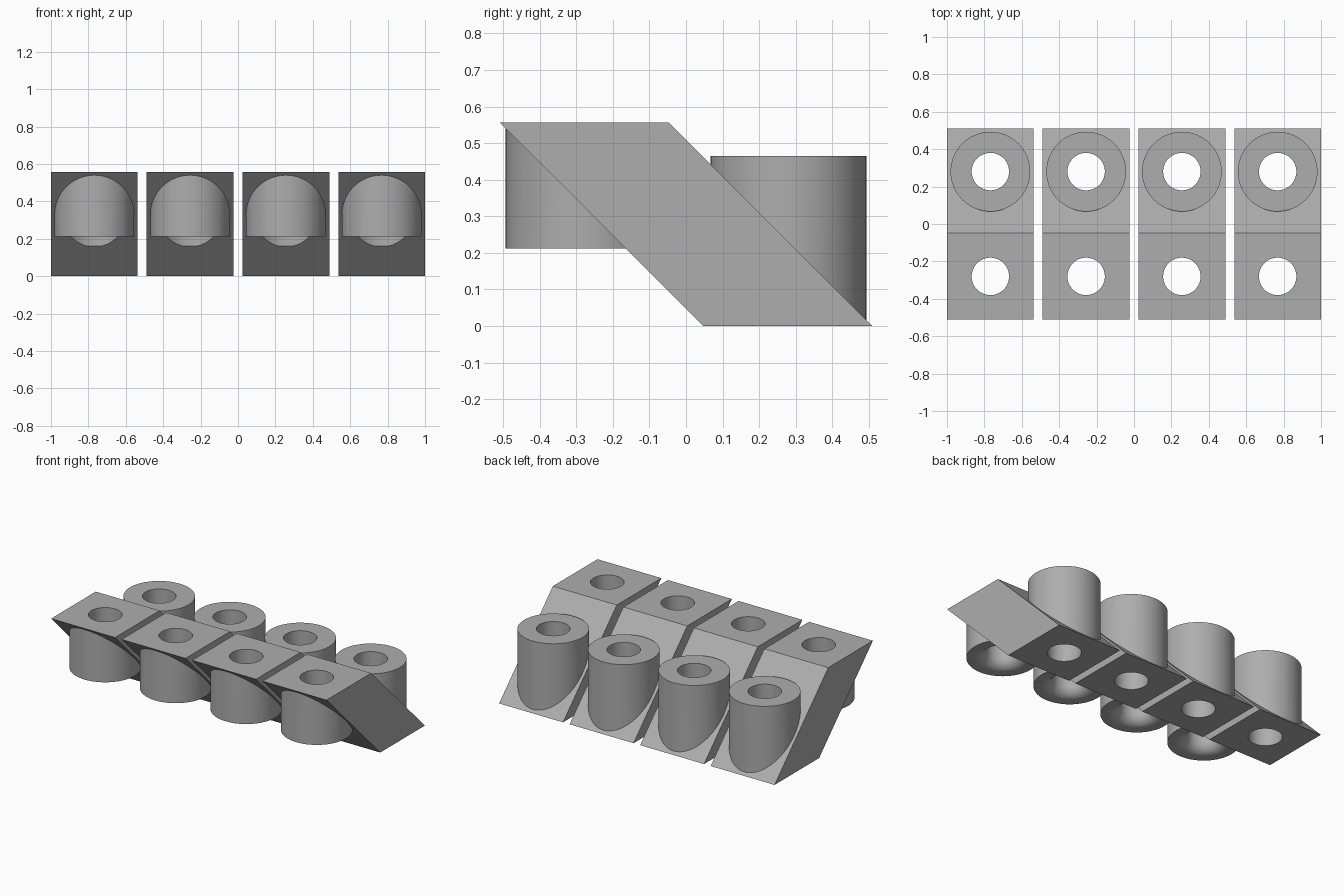
import bpy, bmesh, math

if "Cube" in bpy.data.objects:
    bpy.data.objects.remove(bpy.data.objects["Cube"])

grey = bpy.data.materials.new("mid grey")
grey.diffuse_color = (0.42, 0.42, 0.42, 1)
grey.use_nodes = True
grey.node_tree.nodes["Principled BSDF"].inputs["Base Color"].default_value = grey.diffuse_color

WIDTH, PITCH = 0.464, 0.512
TUBE_Y, TUBE_R, HOLE_R, FLARE = 0.28, 0.213, 0.1, 0.07
BOTTOM, SIDES = 0.212, 64


def make_object(name, bm):
    bmesh.ops.recalc_face_normals(bm, faces=bm.faces)
    mesh = bpy.data.meshes.new(name)
    bm.to_mesh(mesh)
    bm.free()
    mesh.materials.append(grey)
    obj = bpy.data.objects.new(name, mesh)
    bpy.context.collection.objects.link(obj)
    return obj


def lathe(name, profile, y):
    """Closed solid of revolution from (radius, z) rings, bottom to top."""
    bm = bmesh.new()
    rings = [[bm.verts.new((r * math.cos(2 * math.pi * i / SIDES),
                            y + r * math.sin(2 * math.pi * i / SIDES), z))
              for i in range(SIDES)] for r, z in profile]
    for low, high in zip(rings, rings[1:]):
        for i in range(SIDES):
            j = (i + 1) % SIDES
            bm.faces.new((low[i], low[j], high[j], high[i]))
    bm.faces.new(rings[0])
    bm.faces.new(rings[-1])
    return make_object(name, bm)


def boolean(target, other, operation):
    mod = target.modifiers.new(operation, 'BOOLEAN')
    mod.operation, mod.solver, mod.object = operation, 'EXACT', other
    bpy.context.view_layer.objects.active = target
    bpy.ops.object.modifier_apply(modifier=mod.name)
    bpy.data.objects.remove(other)


# Slanted block: parallelogram profile extruded across x
bm = bmesh.new()
outline = [(-0.51, 0.557), (-0.047, 0.557), (0.51, 0), (0.047, 0)]
face = bm.faces.new([bm.verts.new((-WIDTH / 2, y, z)) for y, z in outline])
extruded = bmesh.ops.extrude_face_region(bm, geom=[face])["geom"]
bmesh.ops.translate(bm, vec=(WIDTH, 0, 0),
                    verts=[v for v in extruded if isinstance(v, bmesh.types.BMVert)])
unit = make_object("slanted_tube_block_1", bm)

# Hanging front tube and standing rear tube
boolean(unit, lathe("front_tube", [(TUBE_R, BOTTOM), (TUBE_R, 0.55)], -TUBE_Y), 'UNION')
boolean(unit, lathe("rear_tube", [(TUBE_R, 0.007), (TUBE_R, 0.465)], TUBE_Y), 'UNION')

# Bores: the front one flares out in a rounded mouth at the bottom
flare = [(HOLE_R + FLARE * (1 - math.sin(a)), BOTTOM + FLARE * (1 - math.cos(a)))
         for a in (math.radians(d) for d in range(0, 91, 10))]
flare = [(flare[0][0], BOTTOM - 0.05)] + flare + [(HOLE_R, 0.7)]
boolean(unit, lathe("front_bore", flare, -TUBE_Y), 'DIFFERENCE')
boolean(unit, lathe("rear_bore", [(HOLE_R, -0.1), (HOLE_R, 0.6)], TUBE_Y), 'DIFFERENCE')

# Smooth round walls, sharp edges
bpy.ops.object.select_all(action='DESELECT')
unit.select_set(True)
bpy.context.view_layer.objects.active = unit
bpy.ops.object.shade_smooth_by_angle(angle=math.radians(30))

# Row of four identical units
unit.location.x = -1.5 * PITCH
for i in range(1, 4):
    copy = unit.copy()
    copy.name = f"slanted_tube_block_{i + 1}"
    copy.location.x = (i - 1.5) * PITCH
    bpy.context.collection.objects.link(copy)
